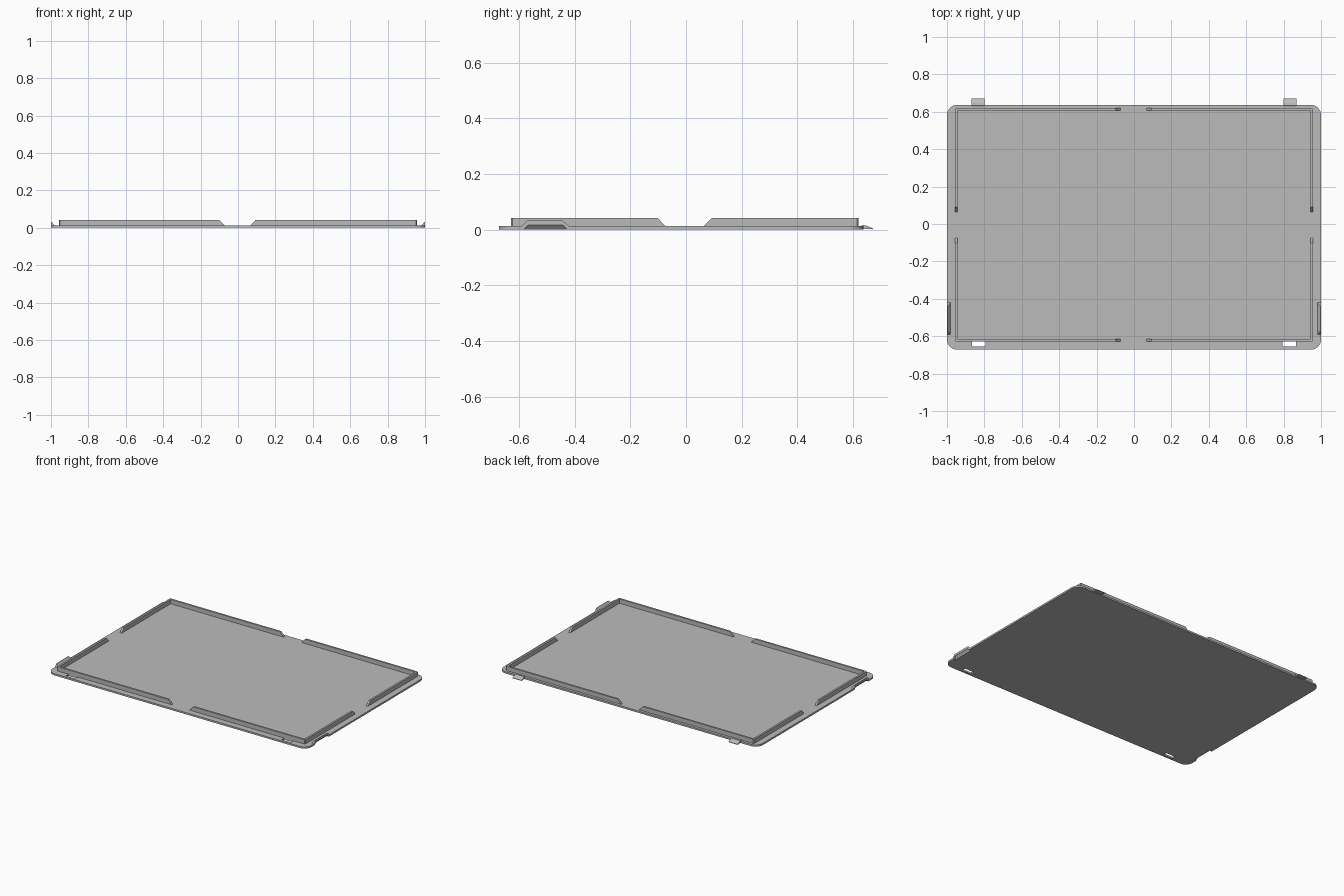
import bpy, bmesh, math

cube = bpy.data.objects.get("Cube")
if cube:
    bpy.data.objects.remove(cube, do_unlink=True)

grey = bpy.data.materials.new("mid grey")
grey.use_nodes = True
colour = (0.5, 0.5, 0.5, 1)
grey.diffuse_color = colour
grey.node_tree.nodes["Principled BSDF"].inputs["Base Color"].default_value = colour

THICK = 0.012
RIM_TOP = 0.042


def loft(name, lower, upper):
    """Solid between two matching loops of 3D points."""
    bm = bmesh.new()
    low = [bm.verts.new(p) for p in lower]
    top = [bm.verts.new(p) for p in upper]
    bm.faces.new(low)
    bm.faces.new(top)
    n = len(low)
    for i in range(n):
        j = (i + 1) % n
        bm.faces.new((low[i], low[j], top[j], top[i]))
    bmesh.ops.recalc_face_normals(bm, faces=bm.faces)
    mesh = bpy.data.meshes.new(name)
    bm.to_mesh(mesh)
    bm.free()
    obj = bpy.data.objects.new(name, mesh)
    mesh.materials.append(grey)
    bpy.context.collection.objects.link(obj)
    return obj


def rect(x0, x1, y0, y1, z):
    return [(x0, y0, z), (x1, y0, z), (x1, y1, z), (x0, y1, z)]


def cut(obj, cutter):
    mod = obj.modifiers.new("cut", "BOOLEAN")
    mod.operation = "DIFFERENCE"
    mod.solver = "EXACT"
    mod.object = cutter
    cutter.hide_render = True
    cutter.hide_viewport = False
    bpy.context.view_layer.objects.active = obj
    bpy.ops.object.modifier_apply(modifier=mod.name)


# Base plate with rounded corners
R = 0.055
outline = []
for k, (cx, cy) in enumerate([(1 - R, 0.637 - R), (R - 1, 0.637 - R),
                              (R - 1, R - 0.672), (1 - R, R - 0.672)]):
    for i in range(9):
        a = math.pi / 2 * (k + i / 8)
        outline.append((cx + R * math.cos(a), cy + R * math.sin(a)))
plate = loft("base_plate", [(x, y, 0) for x, y in outline],
             [(x, y, THICK) for x, y in outline])

# Corner rim walls with sloped ends
for sx, side in ((-1, "right"), (1, "left")):
    for y_out, end, end_name in ((-0.628, "front", "front"), (0.619, "back", "back")):
        sy = 1 if y_out > 0 else -1
        y_in = y_out - sy * 0.013
        x_out, x_in, c = sx * 0.957, sx * 0.944, 0.005

        def plan(gap, z):
            shift = -0.005
            gx, gy = sx * gap + shift * 0.6, sy * gap + shift
            return [(gx, y_out, z), (x_out - sx * c, y_out, z),
                    (x_out, y_out - sy * c, z), (x_out, gy, z),
                    (x_in, gy, z), (x_in, y_in, z), (gx, y_in, z)]

        loft(f"rim_{end_name}_{side}", plan(0.067, THICK - 0.002), plan(0.097, RIM_TOP))

for sx, side in ((-1, "right"), (1, "left")):
    # Side latch lip with an undercut below
    latch = loft("latch_" + side,
                 rect(sx * 0.979, sx, -0.592, -0.418, THICK - 0.002),
                 rect(sx * 0.997, sx, -0.571, -0.442, 0.032))
    under = loft("undercut_cutter",
                 rect(sx * 0.982, sx * 1.05, -0.584, -0.426, -0.002),
                 rect(sx * 0.999, sx * 1.05, -0.567, -0.443, 0.017))
    # Slot through the front edge
    slot = loft("slot_cutter",
                rect(sx * 0.795, sx * 0.867, -0.656, -0.627, -0.05),
                rect(sx * 0.795, sx * 0.867, -0.656, -0.627, 0.05))
    cut(latch, under)
    cut(plate, under)
    cut(plate, slot)
    for tool in (under, slot):
        bpy.data.objects.remove(tool, do_unlink=True)

    # Wedge tab behind the back edge
    profile = [(0.625, 0.004), (0.672, 0.001), (0.672, 0.004),
               (0.646, 0.015), (0.634, 0.016), (0.628, THICK)]
    loft("tab_" + side, [(sx * 0.798, y, z) for y, z in profile],
         [(sx * 0.868, y, z) for y, z in profile])
